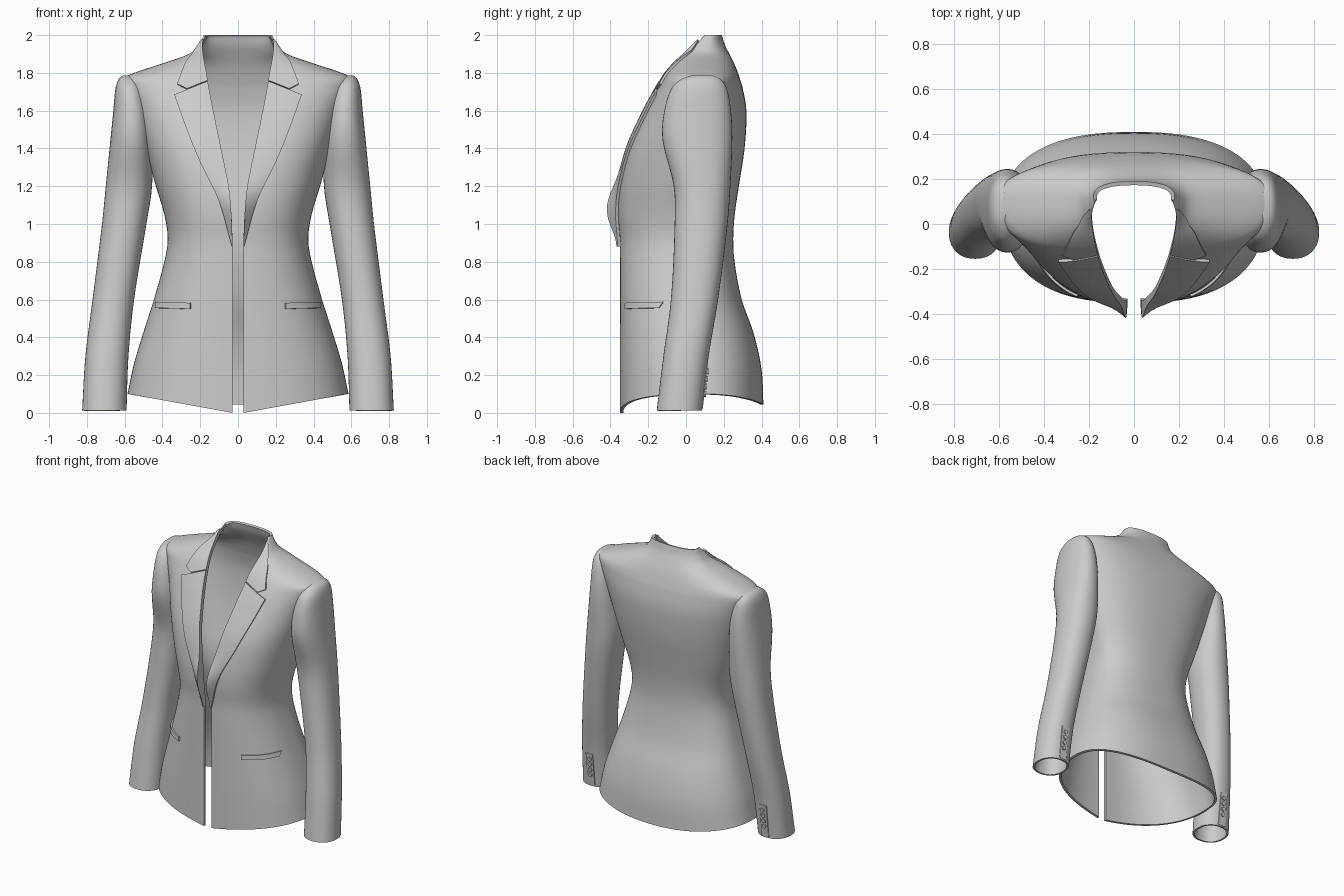
import bpy, bmesh, math
from mathutils import Vector, Matrix

if "Cube" in bpy.data.objects:
    bpy.data.objects.remove(bpy.data.objects["Cube"])

# Body profile: z, front edge x, front edge y, half width, side y, back y
BODY = [(0, .03, -.35, .585, .06, .41), (.2, .03, -.35, .55, .05, .40), (.4, .03, -.35, .50, .04, .36),
        (.6, .03, -.35, .445, .03, .295), (.8, .03, -.35, .39, .02, .257), (.92, .03, -.35, .372, .02, .25),
        (1.05, .035, -.36, .39, .03, .258), (1.2, .05, -.35, .435, .05, .28), (1.4, .09, -.305, .49, .07, .31),
        (1.6, .132, -.215, .55, .09, .32), (1.72, .155, -.15, .60, .1, .30), (1.77, .163, -.12, .61, .1, .285),
        (1.80, .168, -.1, .55, .1, .275), (1.85, .178, -.055, .40, .1, .255), (1.9, .186, 0, .26, .1, .23),
        (1.95, .187, .05, .21, .105, .205), (2.0, .172, .1, .18, .125, .19)]
# Sleeve profile: z, inner x, outer x, front y, back y
SLEEVE = [(.012, .59, .825, -.155, .085), (.3, .58, .808, -.12, .12), (.6, .55, .77, -.08, .17),
          (1.0, .485, .72, -.06, .22), (1.2, .455, .70, -.065, .235), (1.45, .455, .675, -.125, .245),
          (1.6, .47, .66, -.115, .238), (1.72, .50, .648, -.075, .215), (1.77, .53, .63, -.02, .18),
          (1.787, .565, .61, .03, .14)]
# Lapel outer edge: z, x
LAPEL = [(.88, .032), (1.12, .10), (1.33, .20), (1.5, .27), (1.68, .335)]
N = 2.4


def sample(table, z):
    """Smooth interpolation of a table keyed by its first column."""
    z = min(max(z, table[0][0]), table[-1][0])
    i = next(k for k in range(len(table) - 1) if z <= table[k + 1][0])
    a, b = table[i], table[i + 1]
    p, q = table[max(i - 1, 0)], table[min(i + 2, len(table) - 1)]
    h = b[0] - a[0]
    t = (z - a[0]) / h
    out = []
    for c in range(1, len(a)):
        m0 = (b[c] - p[c]) / (b[0] - p[0]) * h
        m1 = (q[c] - a[c]) / (q[0] - a[0]) * h
        out.append((2*t**3 - 3*t*t + 1) * a[c] + (t**3 - 2*t*t + t) * m0
                   + (3*t*t - 2*t**3) * b[c] + (t**3 - t*t) * m1)
    return out


def front_y(x, z):
    xe, ye, w, ys, yb = sample(BODY, z)
    s = min(max((x - xe) / (w - xe), 0), .97)
    return ys + (ye - ys) * (1 - s**N) ** (1 / N)


def grid_object(name, grid, closed=False, cap=False, thickness=0):
    """Mesh from a grid of points, mirrored across x = 0."""
    bm = bmesh.new()
    vs = [[bm.verts.new(p) for p in row] for row in grid]
    n = len(grid[0])
    for i in range(len(grid) - 1):
        for j in range(n if closed else n - 1):
            k = (j + 1) % n
            bm.faces.new((vs[i][j], vs[i][k], vs[i + 1][k], vs[i + 1][j]))
    if cap:
        bm.faces.new(vs[-1])
    bmesh.ops.remove_doubles(bm, verts=bm.verts[:], dist=1e-5)
    return finish(name, bm, thickness)


def finish(name, bm, thickness=0):
    me = bpy.data.meshes.new(name)
    bm.to_mesh(me)
    bm.free()
    ob = bpy.data.objects.new(name, me)
    bpy.context.collection.objects.link(ob)
    bpy.ops.object.select_all(action='DESELECT')
    ob.select_set(True)
    bpy.context.view_layer.objects.active = ob
    ob.modifiers.new("mirror", 'MIRROR').merge_threshold = .0005
    if thickness:
        so = ob.modifiers.new("thickness", 'SOLIDIFY')
        so.thickness, so.offset = thickness, -1
    for m in [m.name for m in ob.modifiers]:
        bpy.ops.object.modifier_apply(modifier=m)
    bpy.ops.object.shade_smooth_by_angle(angle=math.radians(40))
    return ob


def patch(name, rows, height, bulge=0):
    """Raised cloth piece lying on the jacket front; rows hold (x, z) points."""
    R, C = len(rows), len(rows[0])
    grid = []
    for i in range(-1, R + 1):
        line = []
        for j in range(-1, C + 1):
            x, z = rows[min(max(i, 0), R - 1)][min(max(j, 0), C - 1)]
            e = .004
            y = front_y(x, z)
            nrm = Vector(((front_y(x + e, z) - y) / e, -1, (front_y(x, z + e) - y) / e)).normalized()
            buried = i in (-1, R) or j in (-1, C)
            roll = bulge * (1 - j / (C - 1)) * math.exp(-((z - 1.08) / .13) ** 2)
            line.append(Vector((x, y, z)) + nrm * (-.008 if buried else height + roll))
        grid.append(line)
    return grid_object(name, grid)


# Jacket body: open shell from hem to collar top
levels = [1.68 * i / 40 for i in range(40)] + [1.68 + .32 * i / 26 for i in range(27)]
body = []
for z in levels:
    xe, ye, w, ys, yb = sample(BODY, z)
    row = []
    for k in range(57):
        a = math.pi * k / 56
        s, c = max(math.sin(a), 0) ** (2 / N), abs(math.cos(a)) ** (2 / N)
        if k <= 28:
            x, y = xe + (w - xe) * s, ys + (ye - ys) * c
            hem = .1 * (x - .03) / .55
        else:
            x, y = (0 if k == 56 else w * s), ys + (yb - ys) * c
            hem = .045 + .055 * (x / .58) ** 2
        row.append((x, y, z + max(hem, 0) * max(0, 1 - z / .6)))
    body.append(row)
grid_object("jacket_body", body, thickness=.018)

# Sleeves: tapered tubes with rounded shoulder caps
heights = [.012 + 1.588 * i / 32 for i in range(32)] + [1.6 + .187 * i / 12 for i in range(13)]
rings = []
for z in heights:
    x0, x1, y0, y1 = sample(SLEEVE, z)
    ring = []
    for k in range(40):
        a = math.tau * k / 40
        c, s = math.cos(a), math.sin(a)
        ring.append(((x0 + x1) / 2 + (x1 - x0) / 2 * math.copysign(abs(c) ** .9, c),
                     (y0 + y1) / 2 + (y1 - y0) / 2 * math.copysign(abs(s) ** .9, s), z))
    rings.append(ring)
grid_object("sleeves", rings, closed=True, cap=True, thickness=.014)

# Lapels: from the closing point up to the notch
rows = []
for i in range(33):
    v = i / 32
    zi, zo = .88 + .87 * v, .88 + .80 * v
    xi, xo = sample(BODY, zi)[0], sample(LAPEL, zo)[0]
    rows.append([(xi + (xo - xi) * j / 12, zi + (zo - zi) * j / 12) for j in range(13)])
patch("lapels", rows, .014, bulge=.045)

# Collar: from the notch over the shoulder to the neck
edge = [(1.755, .27, 1.712, .32, 1.738), (1.82, .25, 1.785, .30, 1.795),
        (1.88, .235, 1.85, .272, 1.855), (1.93, .22, 1.895, .238, 1.895), (1.97, .195, 1.96, .20, 1.95)]
rows = []
for i in range(17):
    zi = 1.755 + .215 * i / 16
    mx, mz, ox, oz = sample(edge, zi)
    xi = sample(BODY, zi)[0]
    inner = [(xi + (mx - xi) * j / 6, zi + (mz - zi) * j / 6) for j in range(6)]
    outer = [(mx + (ox - mx) * j / 3, mz + (oz - mz) * j / 3) for j in range(4)]
    rows.append(inner + outer)
patch("collar", rows, .012)

# Pocket welts
rows = [[(.25 + .18 * j / 12, z + .004 * j / 12) for j in range(13)] for z in (.55, .56, .57, .582)]
patch("pocket_welts", rows, .011)

# Cuff plackets and buttons on the back of each sleeve
bm = bmesh.new()
for z in (.10, .14, .18, .22):
    x0, x1, y0, y1 = sample(SLEEVE, z)
    place = Matrix.Translation(((x0 + x1) / 2, y1 + .004, z)) @ Matrix.Rotation(math.pi / 2 - .12, 4, 'X')
    bmesh.ops.create_cone(bm, cap_ends=True, segments=16, radius1=.015, radius2=.015, depth=.014, matrix=place)
finish("cuff_buttons", bm)
bm = bmesh.new()
x0, x1, y0, y1 = sample(SLEEVE, .14)
bmesh.ops.create_cube(bm, size=1, matrix=Matrix.Translation(((x0 + x1) / 2, y1 - .002, .14))
                      @ Matrix.Rotation(-.12, 4, 'X') @ Matrix.Diagonal((.055, .01, .24, 1)))
finish("cuff_plackets", bm)
